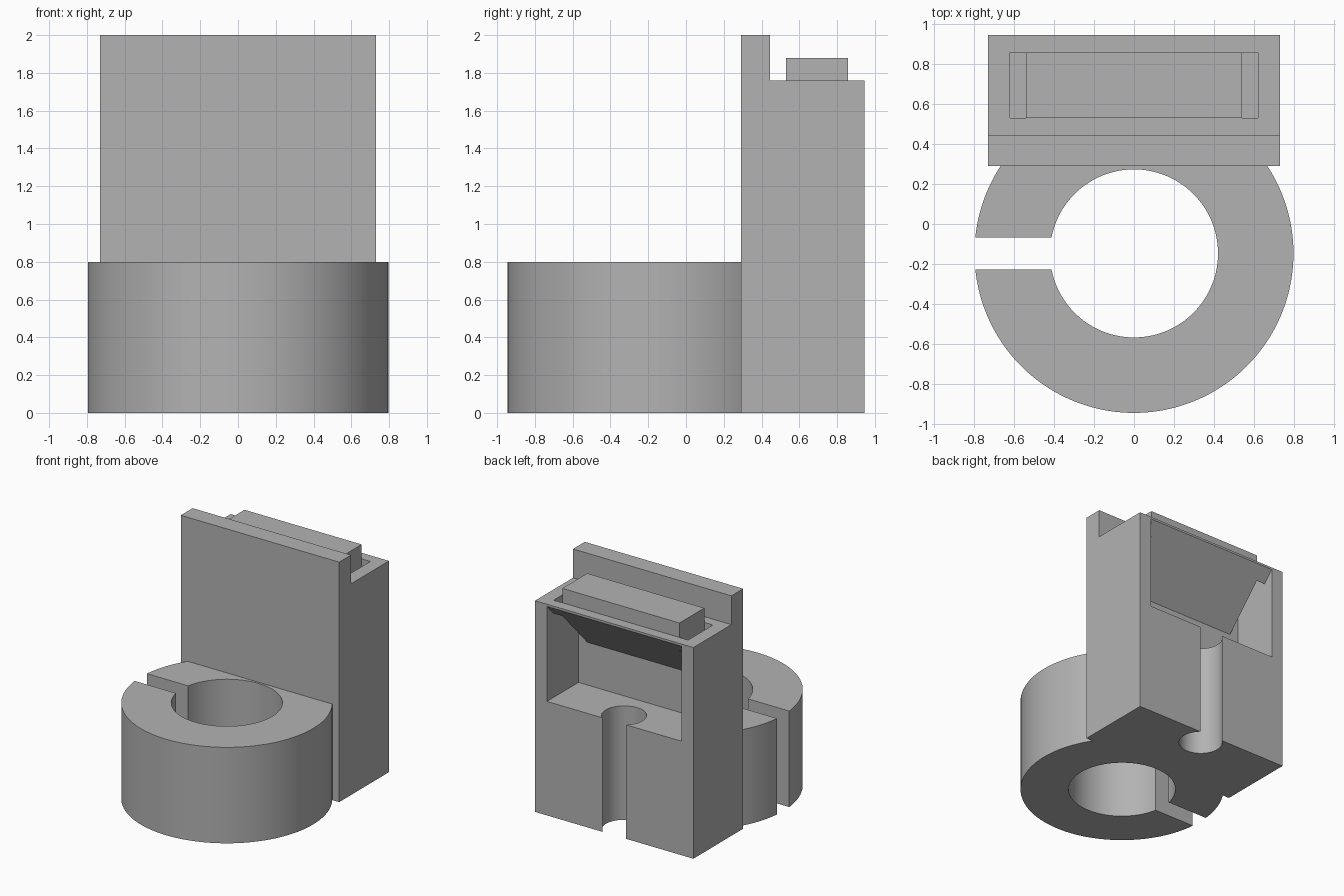
import bpy, bmesh, math
from mathutils import Vector

cube = bpy.data.objects.get("Cube")
if cube:
    bpy.data.objects.remove(cube, do_unlink=True)

# One plain material
grey = bpy.data.materials.new("plain_grey")
grey.use_nodes = True
colour = (0.45, 0.45, 0.45, 1)
grey.diffuse_color = colour
grey.node_tree.nodes["Principled BSDF"].inputs["Base Color"].default_value = colour


def prism(name, points, sweep):
    """Extrude a closed planar outline along the sweep vector."""
    bm = bmesh.new()
    face = bm.faces.new([bm.verts.new(p) for p in points])
    top = bmesh.ops.extrude_face_region(bm, geom=[face])["geom"]
    verts = [v for v in top if isinstance(v, bmesh.types.BMVert)]
    bmesh.ops.translate(bm, verts=verts, vec=Vector(sweep))
    bmesh.ops.recalc_face_normals(bm, faces=bm.faces)
    mesh = bpy.data.meshes.new(name)
    bm.to_mesh(mesh)
    bm.free()
    mesh.materials.append(grey)
    obj = bpy.data.objects.new(name, mesh)
    bpy.context.collection.objects.link(obj)
    return obj


def side_prism(name, profile, half_width):
    """Extrude a (y, z) profile symmetrically across x."""
    return prism(name, [(-half_width, y, z) for y, z in profile], (2 * half_width, 0, 0))


def arc(radius, start, end, centre_y, steps):
    angles = [start + (end - start) * i / steps for i in range(steps + 1)]
    return [(radius * math.cos(a), centre_y + radius * math.sin(a)) for a in angles]


def activate(obj):
    bpy.ops.object.select_all(action="DESELECT")
    obj.select_set(True)
    bpy.context.view_layer.objects.active = obj


def cut(obj, cutter):
    mod = obj.modifiers.new("cut", "BOOLEAN")
    mod.operation = "DIFFERENCE"
    mod.solver = "EXACT"
    mod.object = cutter
    cutter.hide_render = True
    activate(obj)
    bpy.ops.object.modifier_apply(modifier=mod.name)
    bpy.data.objects.remove(cutter, do_unlink=True)


def smooth(obj):
    activate(obj)
    bpy.ops.object.shade_smooth_by_angle(angle=math.radians(30))


# Shared dimensions
FRONT, BACK = 0.29, 0.945
POCKET, RIM = 0.53, 0.857
OUTER, BORE, RING_Y = 0.797, 0.42, -0.147
SLIT = 0.08


def slope(y):
    """Height of the slanted underside of the latch and rim."""
    return 1.742 + (y - BACK) * 1.05


# Split clamp ring, trimmed flat where it meets the upright block
trim = math.asin((FRONT - RING_Y) / OUTER)
slit_out, slit_in = math.asin(SLIT / OUTER), math.asin(SLIT / BORE)
outline = arc(OUTER, trim, slit_out - math.pi, RING_Y, 96)
outline += arc(BORE, slit_in - math.pi, math.pi - slit_in, RING_Y, 96)
outline += arc(OUTER, math.pi - slit_out, math.pi - trim, RING_Y, 20)
ring = prism("clamp_ring", [(x, y, 0) for x, y in outline], (0, 0, 0.8))
smooth(ring)

# Upright block with a raised front lip
block = side_prism("upright_block", [
    (FRONT, 0), (BACK, 0), (BACK, 1.76), (0.445, 1.76), (0.445, 2), (FRONT, 2)], 0.73)

# Rear pocket, open at the back and top, leaving a wedge-shaped rim
cut(block, side_prism("pocket_cutter", [
    (POCKET, 0.95), (1.05, 0.95), (1.05, slope(1.05)),
    (RIM, slope(RIM)), (RIM, 1.9), (POCKET, 1.9)], 0.62))

# Vertical channel from the pocket floor down, breaking through the back
circle = arc(0.17, 0, 2 * math.pi, 0.815, 64)[:-1]
cut(block, prism("channel_cutter", [(x, y, -0.1) for x, y in circle], (0, 0, 1.2)))
smooth(block)

# Latch bar with a slanted underside, filling the middle of the pocket top
side_prism("latch_bar", [
    (POCKET, slope(POCKET)), (RIM, slope(RIM)), (RIM, 1.88), (POCKET, 1.88)], 0.54)
